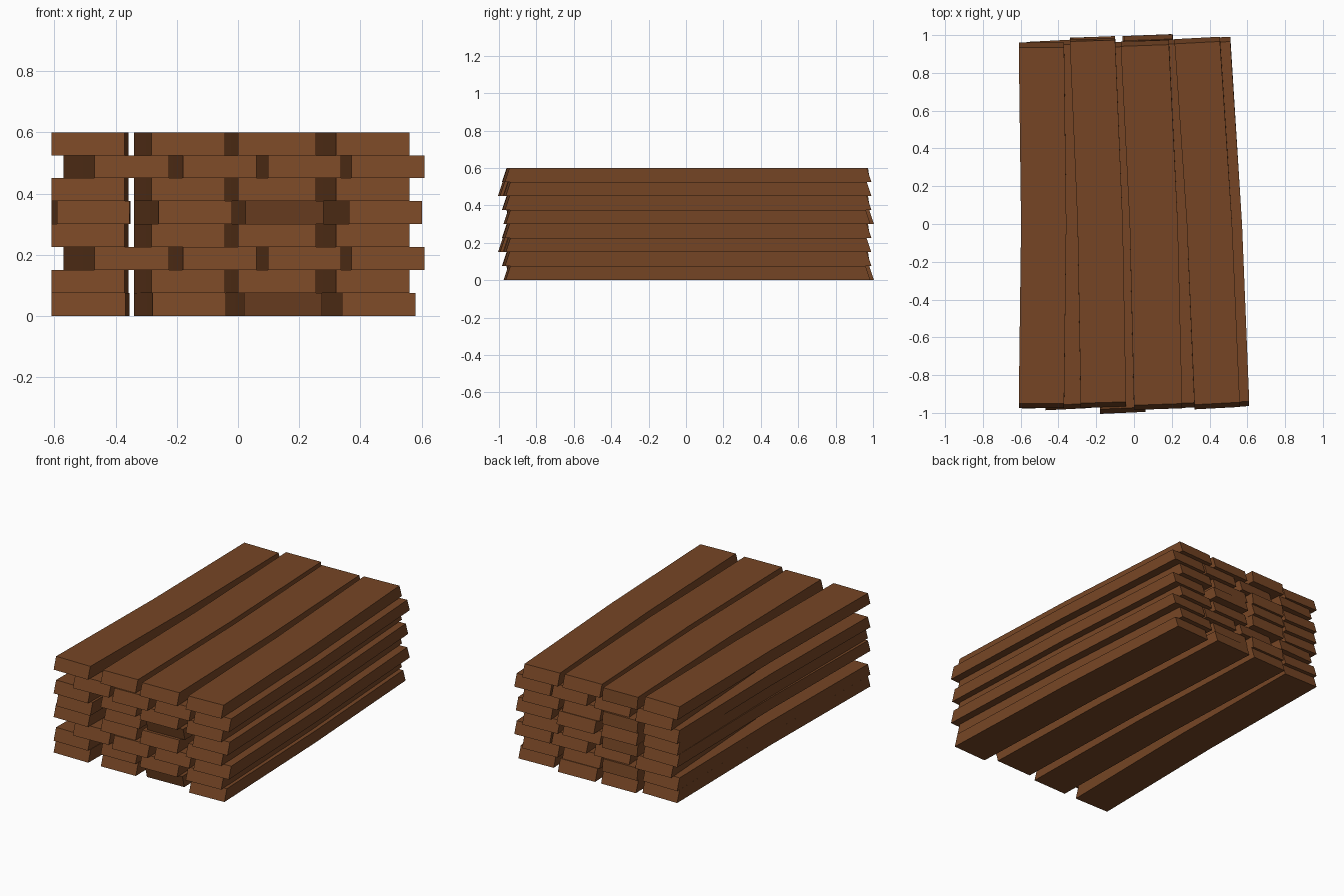
import bpy
import bmesh

default = bpy.data.objects.get("Cube")
if default:
    bpy.data.objects.remove(default, do_unlink=True)

wood = bpy.data.materials.new("brown wood")
wood.use_nodes = True
colour = (0.18, 0.06, 0.018, 1)
wood.diffuse_color = colour
wood.node_tree.nodes["Principled BSDF"].inputs["Base Color"].default_value = colour

LAYER = 0.075
BOW = 0.012


def plank(name, z, front, back, y_front, y_back, width, lean_front=0.025, lean_back=0.025):
    """Slightly bowed board; front and back are its left edge x, y values are at the top."""
    skew = (front - back) * width / 2    # ends are cut square to the board
    middle = (front + back) / 2 + BOW
    stations = [(front, y_front, -lean_front, skew), (middle, 0, 0, 0),
                (back, y_back, lean_back, skew)]
    bm = bmesh.new()
    rings = []
    for x, y, lean, turn in stations:
        low, high = y - turn / 2, y + turn / 2
        rings.append([bm.verts.new(co) for co in (
            (x, low + lean, z), (x + width, high + lean, z),
            (x + width, high, z + LAYER), (x, low, z + LAYER))])
    for a, b in zip(rings, rings[1:]):
        for i in range(4):
            j = (i + 1) % 4
            bm.faces.new((a[i], a[j], b[j], b[i]))
    bm.faces.new(rings[0][::-1])
    bm.faces.new(rings[-1])
    bmesh.ops.recalc_face_normals(bm, faces=bm.faces)
    mesh = bpy.data.meshes.new(name)
    bm.to_mesh(mesh)
    bm.free()
    mesh.materials.append(wood)
    bpy.context.collection.objects.link(bpy.data.objects.new(name, mesh))


# Board layouts: front x, back x, front y, back y, width, front lean, back lean
straight = [(-0.61, -0.61, -0.95, 0.935, 0.24),
            (-0.282, -0.34, -0.945, 0.97, 0.24, 0.025, 0.01),
            (0.0, -0.07, -0.955, 0.945, 0.255),
            (0.32, 0.215, -0.95, 0.96, 0.24)]
shifted_right = [(-0.468, -0.57, -0.955, 0.945, 0.243),
                 (-0.18, -0.27, -0.975, 0.935, 0.24),
                 (0.098, 0.02, -0.95, 0.95, 0.238),
                 (0.37, 0.27, -0.945, 0.96, 0.24)]
loose = [(-0.592, -0.61, -0.95, 0.935, 0.238),
         (-0.26, -0.34, -0.94, 0.965, 0.24),
         (0.025, -0.05, -0.955, 0.975, 0.255, -0.02),
         (0.363, 0.265, -0.945, 0.955, 0.238)]
base = [(-0.61, -0.61, -0.95, 0.935, 0.243),
        (-0.28, -0.34, -0.945, 0.965, 0.24),
        (0.02, -0.06, -0.955, 0.975, 0.255, -0.02),
        (0.34, 0.245, -0.945, 0.955, 0.24)]

# Stack the layers from the ground up
stack = [base, straight, shifted_right, straight, loose, straight, shifted_right, straight]
for level, boards in enumerate(stack):
    for number, (front, back, y_front, y_back, width, *leans) in enumerate(boards):
        plank(f"plank_layer_{level + 1}_board_{number + 1}", level * LAYER,
              front, back, y_front, y_back, width, *leans)
